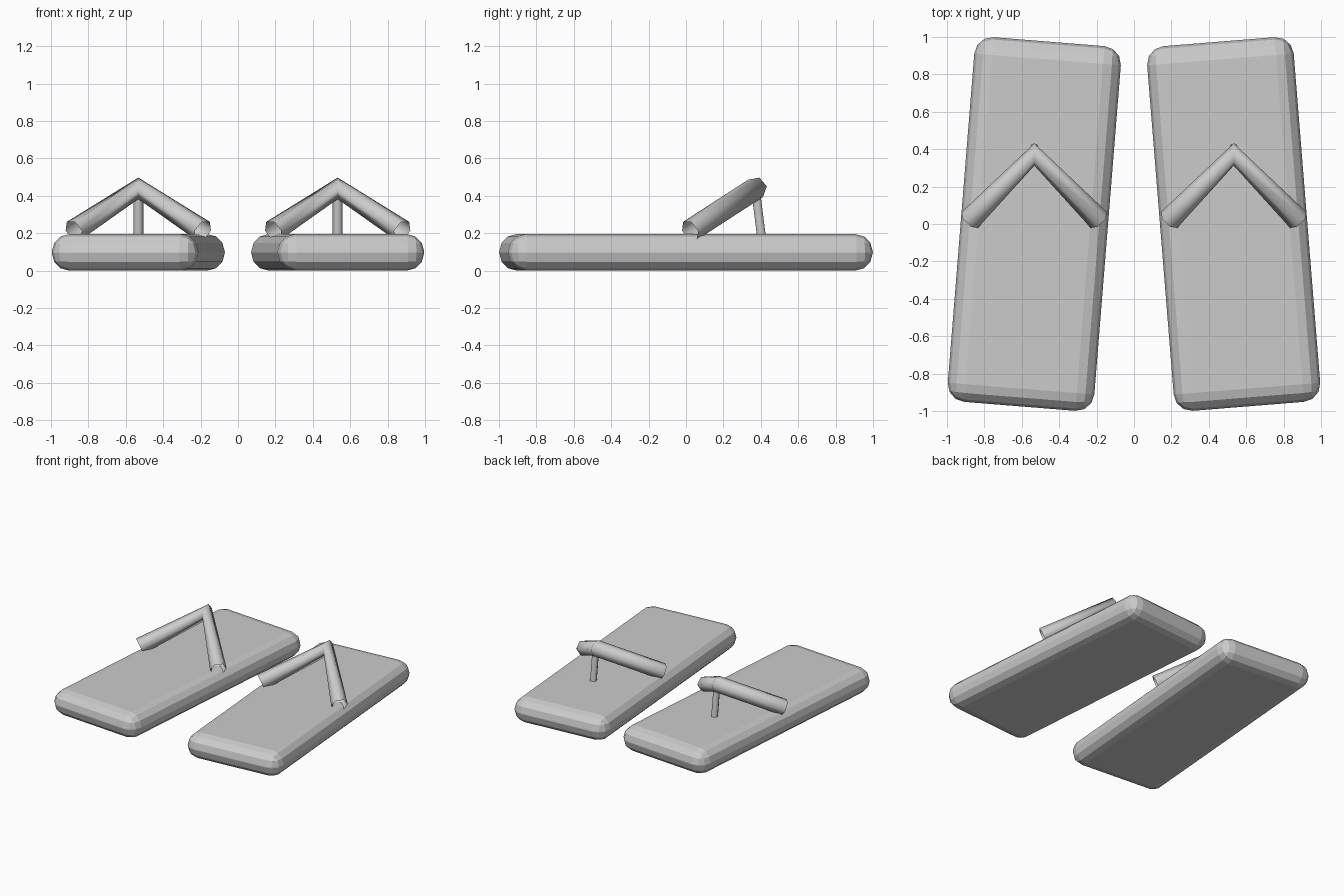
import bpy
from math import radians

if "Cube" in bpy.data.objects:
    bpy.data.objects.remove(bpy.data.objects["Cube"])

CX = 0.533            # sideways offset of each sandal
L, W, H = 1.956, 0.786, 0.196


def tube(name, pts, radius):
    """Low-poly open tube along a straight-segment path."""
    cu = bpy.data.curves.new(name, 'CURVE')
    cu.dimensions = '3D'
    cu.bevel_depth = radius
    cu.bevel_resolution = 1
    sp = cu.splines.new('POLY')
    sp.points.add(len(pts) - 1)
    for p, co in zip(sp.points, pts):
        p.co = (*co, 1)
    ob = bpy.data.objects.new(name, cu)
    bpy.context.collection.objects.link(ob)
    bpy.ops.object.select_all(action='DESELECT')
    ob.select_set(True)
    bpy.context.view_layer.objects.active = ob
    bpy.ops.object.convert(target='MESH')
    return bpy.context.object


for side, s in (("left", -1), ("right", 1)):
    x = s * CX

    # sole: rounded slab, toes angled inward
    bpy.ops.mesh.primitive_cube_add(size=1, location=(x, 0, H / 2))
    sole = bpy.context.object
    sole.name = side + "_sole"
    sole.scale = (W, L, H)
    bpy.ops.object.transform_apply(location=False, rotation=False, scale=True)
    sole.rotation_euler.z = radians(4.6) * s
    bev = sole.modifiers.new("round", 'BEVEL')
    bev.width = 0.095
    bev.segments = 3

    # V-shaped strap over the foot
    tube(side + "_strap", [(x - 0.345, 0.022, 0.213),
                           (x, 0.372, 0.44),
                           (x + 0.345, 0.022, 0.213)], 0.061)

    # thin toe post under the strap's point
    tube(side + "_toe_post", [(x, 0.405, 0.17), (x, 0.372, 0.43)], 0.027)
